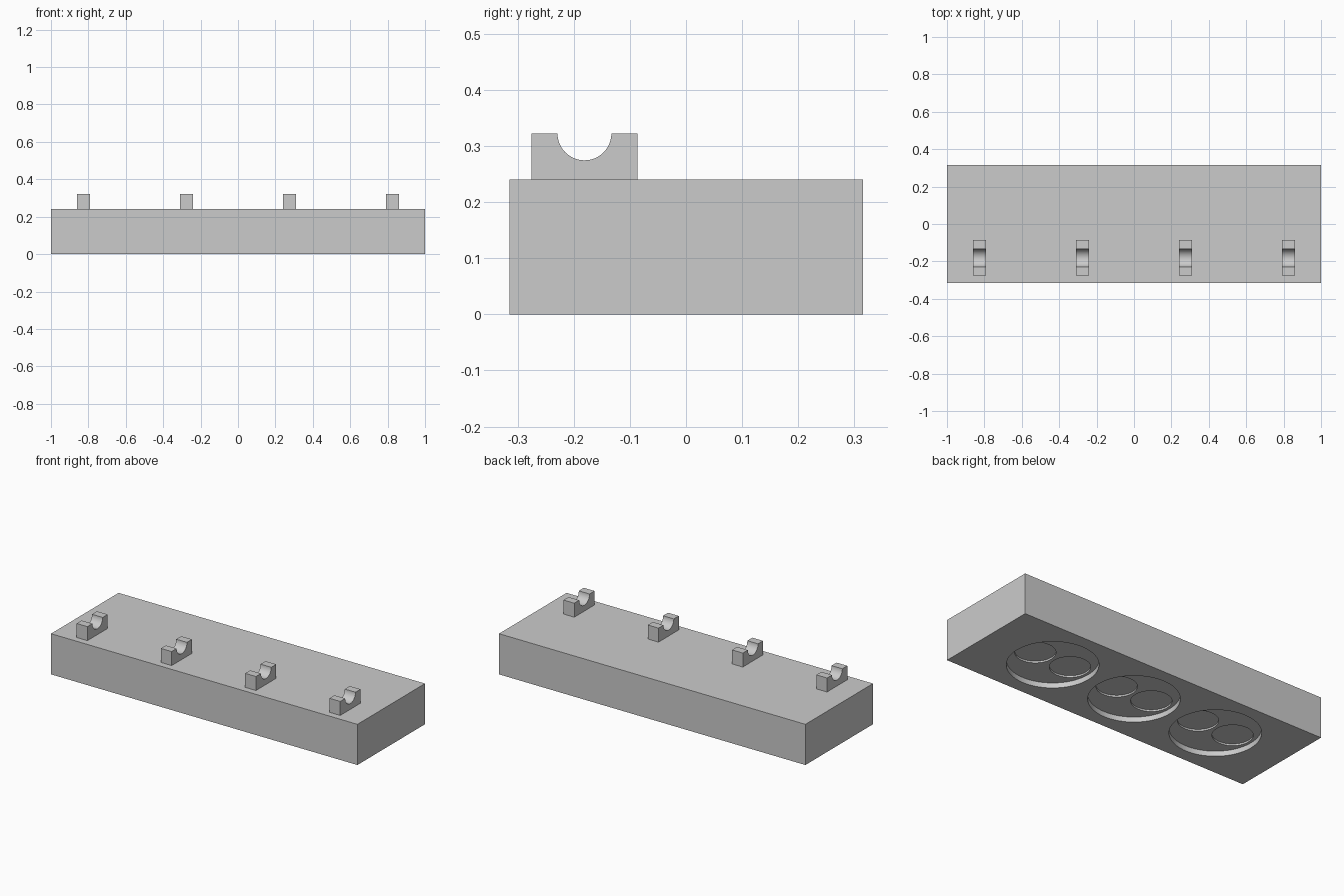
import bpy, bmesh, math
from mathutils import Matrix

if "Cube" in bpy.data.objects:
    bpy.data.objects.remove(bpy.data.objects["Cube"])

W, D, H = 2.0, 0.63, 0.24      # base block
PITCH = 0.55                   # spacing of recesses and rests
BIG_R, BIG_DEPTH = 0.24, 0.03
SMALL_R, SMALL_DEPTH, SMALL_X = 0.107, 0.01, 0.117


def new_object(name, bm):
    mesh = bpy.data.meshes.new(name)
    bmesh.ops.recalc_face_normals(bm, faces=bm.faces)
    bm.to_mesh(mesh)
    bm.free()
    obj = bpy.data.objects.new(name, mesh)
    bpy.context.collection.objects.link(obj)
    return obj


def smooth(obj):
    bpy.ops.object.select_all(action='DESELECT')
    obj.select_set(True)
    bpy.context.view_layer.objects.active = obj
    bpy.ops.object.shade_smooth_by_angle(angle=math.radians(30))


def disc_cutter(name, centres, radius, z_top):
    """Vertical cylinders reaching from below the block up to z_top."""
    bm = bmesh.new()
    low = -0.1
    for x in centres:
        bmesh.ops.create_cone(bm, cap_ends=True, segments=96, radius1=radius, radius2=radius,
                              depth=z_top - low,
                              matrix=Matrix.Translation((x, 0, (z_top + low) / 2)))
    obj = new_object(name, bm)
    obj.hide_render = True
    return obj


# Base block
bm = bmesh.new()
bmesh.ops.create_cube(bm, size=1, matrix=Matrix.Translation((0, 0, H / 2)) @ Matrix.Diagonal((W, D, H, 1)))
base = new_object("base_block", bm)

# Round recesses underneath, each with two shallower pockets in its floor
columns = [-PITCH, 0, PITCH]
cutters = [
    disc_cutter("recess_cutter", columns, BIG_R, BIG_DEPTH),
    disc_cutter("pocket_cutter", [c + s * SMALL_X for c in columns for s in (-1, 1)],
                SMALL_R, BIG_DEPTH + SMALL_DEPTH),
]
bpy.context.view_layer.objects.active = base
for cutter in cutters:
    mod = base.modifiers.new(cutter.name, 'BOOLEAN')
    mod.operation, mod.solver, mod.object = 'DIFFERENCE', 'EXACT', cutter
    bpy.ops.object.modifier_apply(modifier=mod.name)
    bpy.data.objects.remove(cutter)
smooth(base)

# Rod rests: blocks with a half-round notch, extruded along x
CY, HALF, TOP, NOTCH, THICK = -0.181, 0.0945, 0.3225, 0.048, 0.07
profile = [(CY - HALF, TOP), (CY - HALF, H), (CY + HALF, H), (CY + HALF, TOP)]
for i in range(33):
    a = -math.pi * i / 32
    profile.append((CY + NOTCH * math.cos(a), TOP + NOTCH * math.sin(a)))

for n, cx in enumerate((-1.5, -0.5, 0.5, 1.5), 1):
    bm = bmesh.new()
    face = bm.faces.new([bm.verts.new((cx * PITCH - THICK / 2, y, z)) for y, z in profile])
    ext = bmesh.ops.extrude_face_region(bm, geom=[face])
    bmesh.ops.translate(bm, vec=(THICK, 0, 0),
                        verts=[v for v in ext["geom"] if isinstance(v, bmesh.types.BMVert)])
    smooth(new_object(f"rod_rest_{n}", bm))
